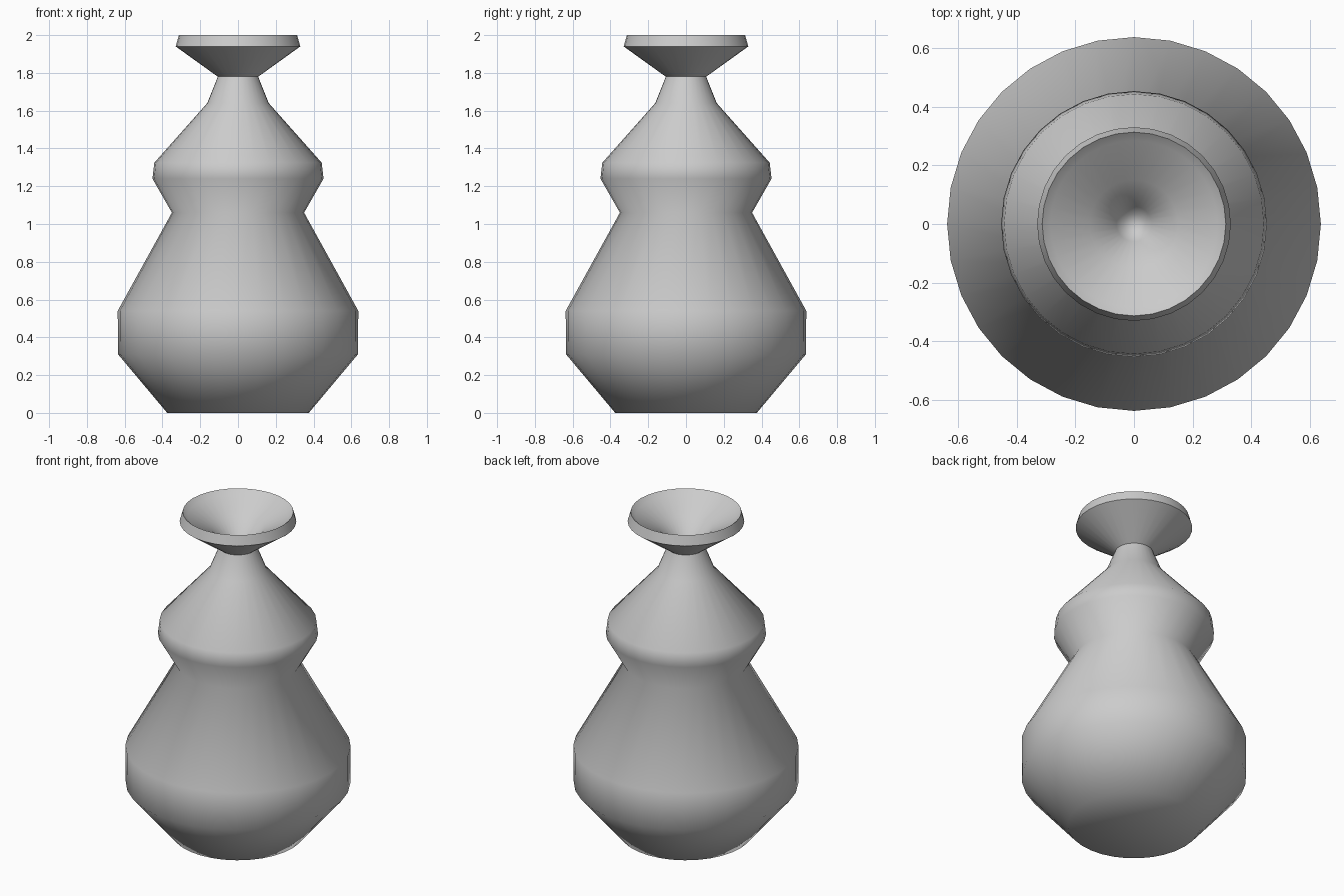
import bpy, bmesh
from math import cos, sin, tau

if "Cube" in bpy.data.objects:
    bpy.data.objects.remove(bpy.data.objects["Cube"])

SEGMENTS = 32

# Silhouette from base centre up to the lip, then down into the funnel (radius, height)
PROFILE = [
    (0, 0), (0.375, 0), (0.635, 0.31), (0.637, 0.54),
    (0.35, 1.06), (0.453, 1.24), (0.443, 1.325),
    (0.163, 1.64), (0.107, 1.78), (0.33, 1.94), (0.313, 2.0),
    (0.285, 1.975), (0.15, 1.90), (0.06, 1.80), (0.035, 1.755), (0, 1.75),
]


def lathe(name, profile, segments):
    bm = bmesh.new()
    rings = []
    for r, z in profile:
        n = segments if r > 0 else 1
        rings.append([bm.verts.new((r * cos(tau * i / segments), r * sin(tau * i / segments), z))
                      for i in range(n)])
    for a, b in zip(rings, rings[1:]):
        for i in range(segments):
            j = (i + 1) % segments
            loop = [a[i % len(a)], a[j % len(a)], b[j % len(b)], b[i % len(b)]]
            bm.faces.new(list(dict.fromkeys(loop)))
    bmesh.ops.recalc_face_normals(bm, faces=bm.faces)
    # Smooth body with a crisp foot and lip edge
    for f in bm.faces:
        f.smooth = True
    for e in bm.edges:
        if e.calc_face_angle(0) > 1.2:
            e.smooth = False
    mesh = bpy.data.meshes.new(name)
    bm.to_mesh(mesh)
    bm.free()
    obj = bpy.data.objects.new(name, mesh)
    bpy.context.collection.objects.link(obj)
    return obj


# Vase body
lathe("vase", PROFILE, SEGMENTS)
